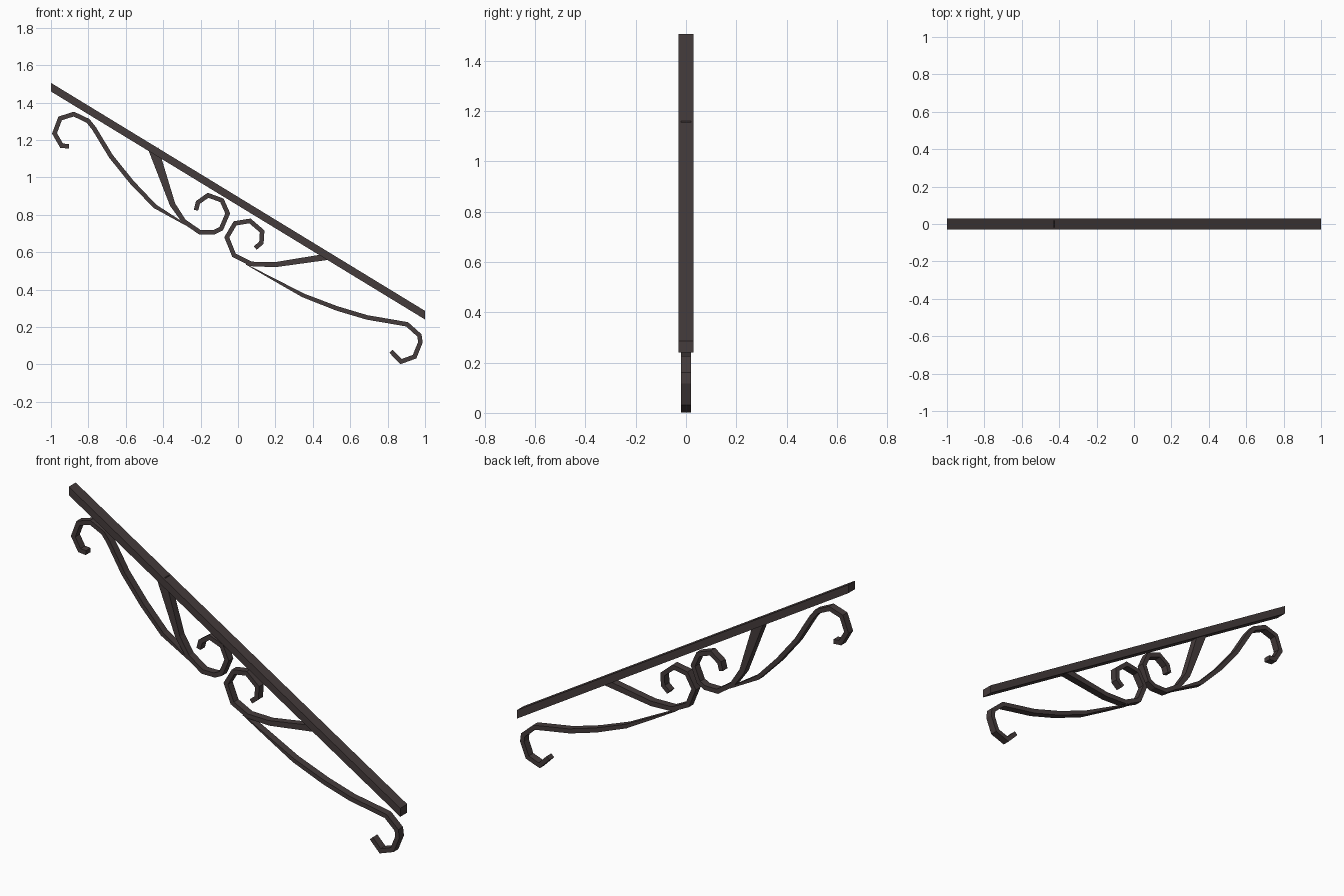
import bpy
from mathutils import Vector

if "Cube" in bpy.data.objects:
    bpy.data.objects.remove(bpy.data.objects["Cube"])

iron = bpy.data.materials.new("dark iron")
iron.diffuse_color = (0.06, 0.045, 0.045, 1)
iron.use_nodes = True
iron.node_tree.nodes["Principled BSDF"].inputs["Base Color"].default_value = iron.diffuse_color


def prism(name, outline_pairs, half):
    """Closed strip from pairs of (left, right) points in XZ, extruded along Y."""
    verts, faces = [], []
    for l, r in outline_pairs:
        verts += [(l[0], -half, l[1]), (r[0], -half, r[1]),
                  (r[0], half, r[1]), (l[0], half, l[1])]
    n = len(outline_pairs)
    for i in range(n - 1):
        for k in range(4):
            a, b = i * 4 + k, i * 4 + (k + 1) % 4
            faces.append((a, b, b + 4, a + 4))
    faces += [(3, 2, 1, 0), tuple(4 * (n - 1) + k for k in range(4))]
    me = bpy.data.meshes.new(name)
    me.from_pydata(verts, [], faces)
    me.materials.append(iron)
    ob = bpy.data.objects.new(name, me)
    bpy.context.collection.objects.link(ob)
    # consistent outward normals
    import bmesh
    bm = bmesh.new()
    bm.from_mesh(me)
    bmesh.ops.recalc_face_normals(bm, faces=bm.faces)
    bm.to_mesh(me)
    bm.free()
    return ob


def ribbon(name, path, widths, half=0.02):
    """Mitred flat bar following an XZ path; widths = {index: width}."""
    p = [Vector(q) for q in path]
    pairs = []
    for i, q in enumerate(p):
        d0 = (q - p[i - 1]).normalized() if i else (p[1] - q).normalized()
        d1 = (p[i + 1] - q).normalized() if i < len(p) - 1 else d0
        t = (d0 + d1).normalized()
        nrm = Vector((-t.y, t.x))
        w = widths.get(i, 0.024) / 2 / max(t.dot(d0), 0.6)
        pairs.append((q + nrm * w, q - nrm * w))
    return prism(name, pairs, half)


# sloping handrail with vertical end cuts
prism("rail", [((-1, 1.505), (-1, 1.459)), ((1, 0.286), (1, 0.24))], 0.03)

# upper brace: hooked end, long curve tapering to the scroll
ribbon("upper_hook_brace", [
    (-.904, 1.166), (-.943, 1.169), (-.981, 1.235), (-.951, 1.315),
    (-.878, 1.338), (-.802, 1.302), (-.77, 1.262), (-.679, 1.112),
    (-.567, .973), (-.444, .845), (-.283, .749), (-.235, .722)],
    {9: .022, 10: .008, 11: .004})

# upper scroll, widening where it meets the rail
ribbon("upper_scroll", [
    (-.452, 1.15), (-.35, .855), (-.289, .765), (-.203, .706),
    (-.128, .706), (-.09, .725), (-.055, .807), (-.086, .877),
    (-.16, .904), (-.214, .866), (-.225, .824)],
    {0: .054, 1: .03})

# lower scroll
ribbon("lower_scroll", [
    (.092, .622), (.125, .65), (.129, .711), (.064, .767), (-.016, .754),
    (-.06, .679), (-.021, .583), (.07, .537), (.198, .533), (.476, .575)],
    {8: .027, 9: .034})

# lower brace with hooked end
ribbon("lower_hook_brace", [
    (.043, .535), (.195, .452), (.348, .369), (.529, .299), (.69, .251),
    (.813, .23), (.904, .214), (.970, .155), (.975, .118), (.944, .041),
    (.872, .015), (.818, .07)],
    {0: .003, 1: .013, 2: .021})
